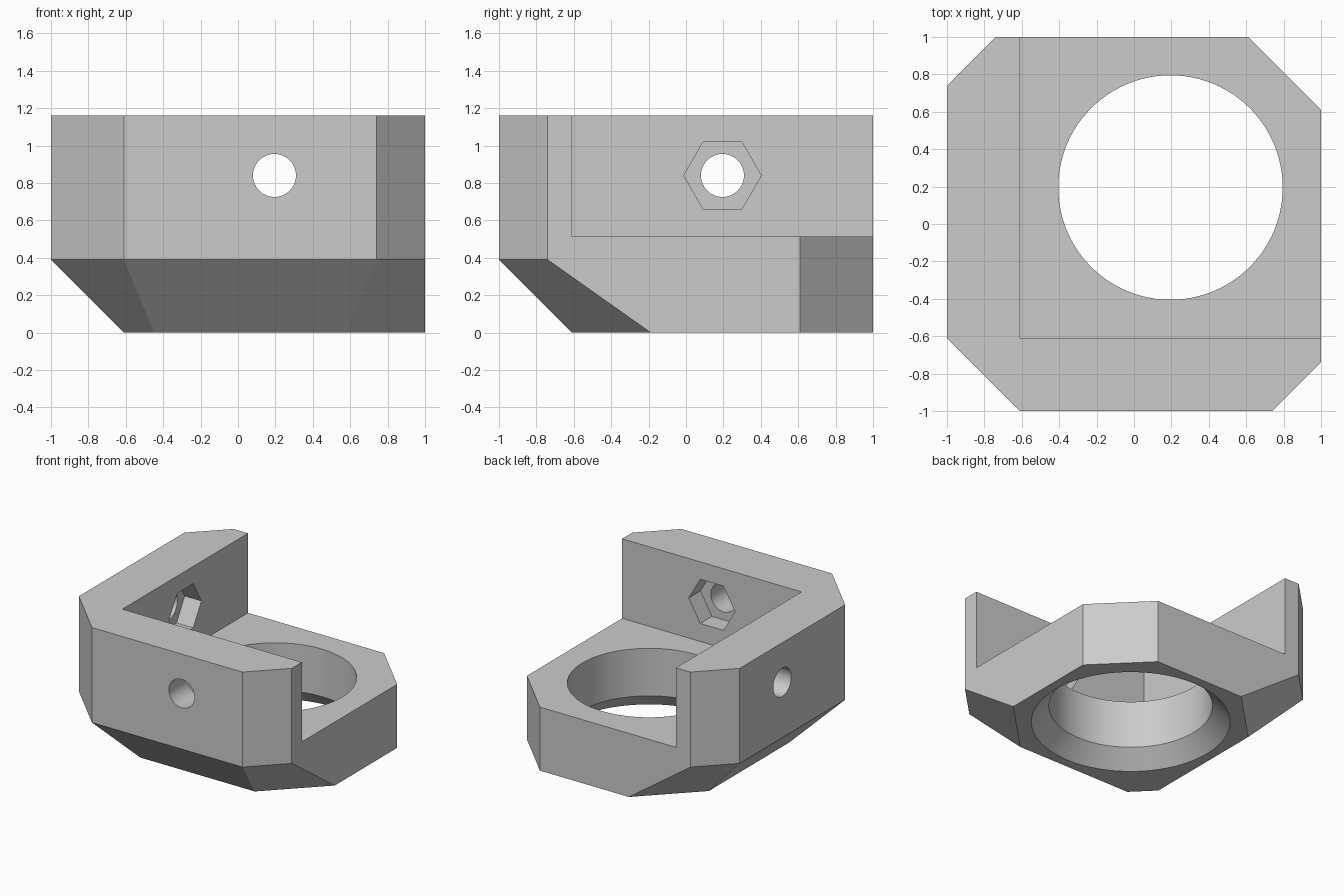
import bpy, bmesh, math
from mathutils import Vector, Matrix

cube = bpy.data.objects.get("Cube")
if cube:
    bpy.data.objects.remove(cube, do_unlink=True)

HEIGHT, FLOOR, INNER = 1.16, 0.515, -0.61   # total height, base top, inner wall faces
BEVEL = 0.39                                # height of the 45 degree underside bevel
CENTRE = 0.195                              # bore and bolt axis position


def make_object(name, bm):
    bmesh.ops.recalc_face_normals(bm, faces=bm.faces[:])
    mesh = bpy.data.meshes.new(name)
    bm.to_mesh(mesh)
    bm.free()
    obj = bpy.data.objects.new(name, mesh)
    bpy.context.collection.objects.link(obj)
    return obj


def box(low, high):
    bm = bmesh.new()
    low, high = Vector(low), Vector(high)
    bmesh.ops.create_cube(bm, size=1, matrix=Matrix.Translation((low + high) / 2)
                          @ Matrix.Diagonal((*(high - low), 1)))
    return bm


def slice_off(bm, point, normal):
    geom = bm.verts[:] + bm.edges[:] + bm.faces[:]
    cut = bmesh.ops.bisect_plane(bm, geom=geom, plane_co=point, plane_no=normal, clear_outer=True)
    edges = [e for e in cut["geom_cut"] if isinstance(e, bmesh.types.BMEdge)]
    bmesh.ops.edgeloop_fill(bm, edges=edges)


def turned(name, rings, sides, matrix):
    """Closed solid through (radius, height) rings around the local z axis."""
    bm = bmesh.new()
    loops = []
    for radius, z in rings:
        angles = [math.tau * i / sides for i in range(sides)]
        loops.append([bm.verts.new(matrix @ Vector((radius * math.cos(a), radius * math.sin(a), z)))
                      for a in angles])
    for a, b in zip(loops, loops[1:]):
        for i in range(sides):
            j = (i + 1) % sides
            bm.faces.new((a[i], a[j], b[j], b[i]))
    bm.faces.new(loops[0][::-1])
    bm.faces.new(loops[-1])
    return make_object(name, bm)


# Bracket block with chamfered corners
body = box((-1, -1, 0), (1, 1, HEIGHT))
for sx, sy, reach in ((-1, -1, 1.61), (1, -1, 1.74), (-1, 1, 1.74), (1, 1, 1.61)):
    slice_off(body, (sx * reach / 2, sy * reach / 2, 0), (sx, sy, 0))

# Underside bevels below the two walls and their three corners
for point, normal in (((0, -1), (0, -1)), ((-1, 0), (-1, 0)), ((-0.805, -0.805), (-1, -1)),
                      ((0.87, -0.87), (1, -1)), ((-0.87, 0.87), (-1, 1))):
    out = Vector((*normal, 0)).normalized()
    slice_off(body, (*point, BEVEL), out - Vector((0, 0, 1)))
bracket = make_object("corner_bracket", body)

# Open corner above the base, and the flared main bore
cutters = [make_object("open_corner_cutter", box((INNER, INNER, FLOOR), (1.5, 1.5, 1.5)))]
cutters.append(turned("bore_cutter", ((0.83, -0.1), (0.6, 0.13), (0.6, 0.8)), 96,
                      Matrix.Translation((CENTRE, CENTRE, 0))))

# Bolt hole and hexagonal nut pocket through each wall
along_y = Matrix.Translation((CENTRE, 0, 0.84)) @ Matrix.Rotation(-math.pi / 2, 4, "X")
along_x = (Matrix.Translation((0, CENTRE, 0.84)) @ Matrix.Rotation(math.pi / 2, 4, "Y")
           @ Matrix.Rotation(math.pi / 2, 4, "Z"))
for wall, matrix in (("front", along_y), ("side", along_x)):
    cutters.append(turned(wall + "_bolt_cutter", ((0.115, -1.1), (0.115, -0.5)), 48, matrix))
    cutters.append(turned(wall + "_nut_cutter", ((0.207, INNER - 0.15), (0.207, -0.5)), 6, matrix))

for cutter in cutters:
    cutter.hide_render = True
    mod = bracket.modifiers.new(cutter.name, "BOOLEAN")
    mod.operation, mod.solver, mod.object = "DIFFERENCE", "EXACT", cutter

# Apply the cuts and remove the cutters
bpy.context.view_layer.update()
final = bpy.data.meshes.new_from_object(bracket.evaluated_get(bpy.context.evaluated_depsgraph_get()))
bracket.modifiers.clear()
bracket.data = final
final.name = "corner_bracket"
for cutter in cutters:
    bpy.data.objects.remove(cutter, do_unlink=True)

# Plain grey
grey = bpy.data.materials.new("light_grey")
grey.use_nodes = True
colour = (0.6, 0.6, 0.6, 1)
grey.diffuse_color = colour
grey.node_tree.nodes["Principled BSDF"].inputs["Base Color"].default_value = colour
final.materials.clear()
final.materials.append(grey)

bpy.ops.object.select_all(action="DESELECT")
bracket.select_set(True)
bpy.context.view_layer.objects.active = bracket
bpy.ops.object.shade_smooth_by_angle(angle=math.radians(20))
